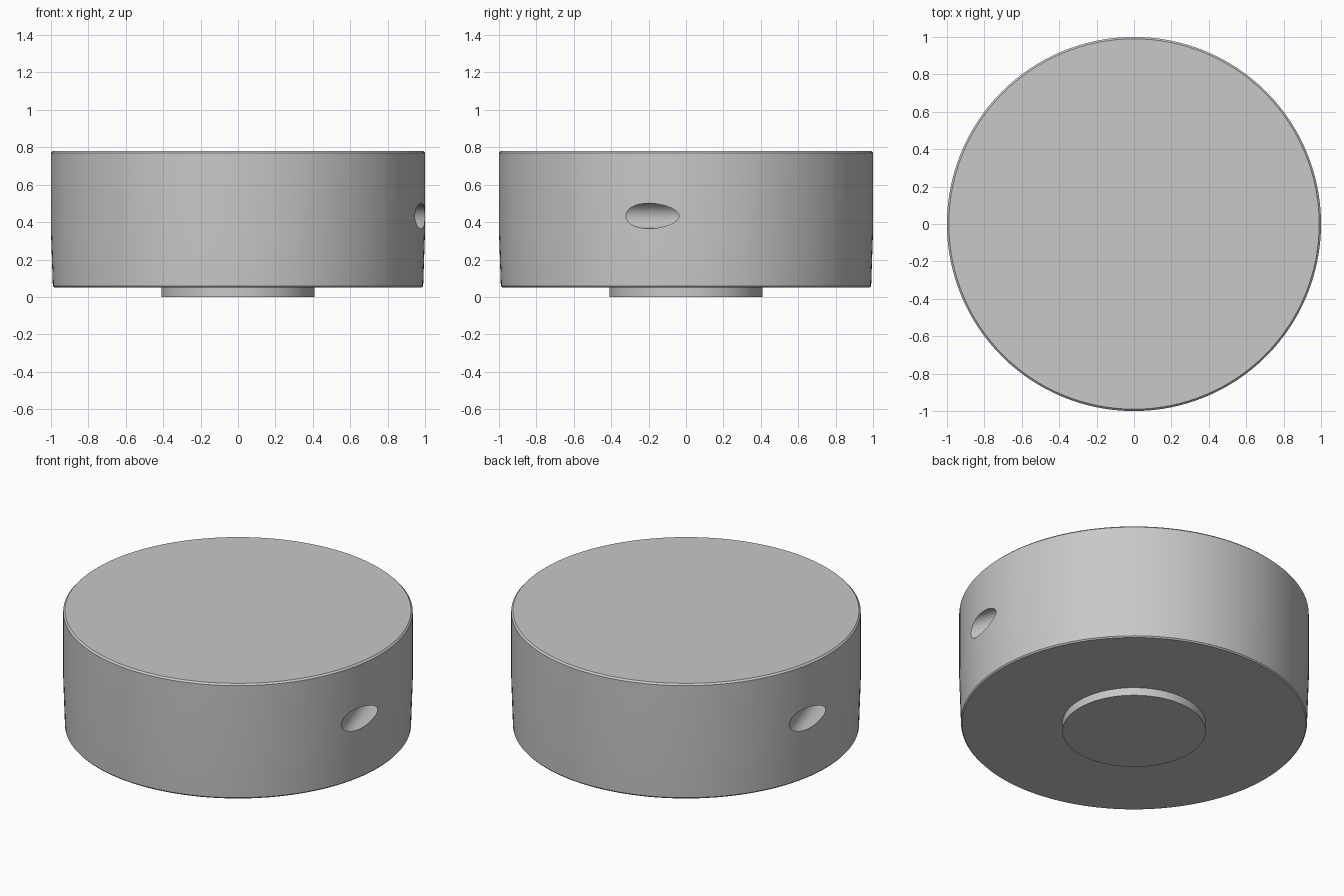
import bpy, bmesh, math
from mathutils import Vector, Matrix

if "Cube" in bpy.data.objects:
    bpy.data.objects.remove(bpy.data.objects["Cube"])

grey = bpy.data.materials.new("light_grey")
grey.diffuse_color = (0.58, 0.58, 0.58, 1)
grey.use_nodes = True
grey.node_tree.nodes["Principled BSDF"].inputs["Base Color"].default_value = grey.diffuse_color


def make_object(name, bm):
    bmesh.ops.recalc_face_normals(bm, faces=bm.faces[:])
    mesh = bpy.data.meshes.new(name)
    bm.to_mesh(mesh)
    bm.free()
    mesh.materials.append(grey)
    obj = bpy.data.objects.new(name, mesh)
    bpy.context.collection.objects.link(obj)
    return obj


def lathe(name, profile, sides=128):
    """Closed solid of revolution from (radius, height) points."""
    bm = bmesh.new()
    rings = [[bm.verts.new((r * math.cos(2 * math.pi * i / sides),
                            r * math.sin(2 * math.pi * i / sides), z))
              for i in range(sides)] for r, z in profile]
    for low, high in zip(rings, rings[1:]):
        for i in range(sides):
            j = (i + 1) % sides
            bm.faces.new((low[i], low[j], high[j], high[i]))
    bm.faces.new(rings[0][::-1])
    bm.faces.new(rings[-1])
    return make_object(name, bm)


def drill(name, mouth, direction, radius, outside, depth):
    """Round cutter whose axis passes through the mouth of the hole."""
    d = Vector(direction).normalized()
    centre = Vector(mouth) + d * (depth - outside) / 2
    matrix = Matrix.Translation(centre) @ d.to_track_quat('Z', 'Y').to_matrix().to_4x4()
    bm = bmesh.new()
    bmesh.ops.create_cone(bm, cap_ends=True, segments=48, radius1=radius,
                          radius2=radius, depth=outside + depth, matrix=matrix)
    obj = make_object(name, bm)
    obj.hide_render = True
    return obj


# Slightly tapered drum with chamfered rims and a round foot below
body = lathe("drum_body", [(0.41, 0), (0.41, 0.05), (0.983, 0.05), (0.99, 0.058),
                           (1.0, 0.35), (1.0, 0.77), (0.99, 0.78)])

# Two slanted blind holes, opposite each other
for side in (1, -1):
    cutter = drill("hole_cutter", (0.973 * side, -0.18 * side, 0.433),
                   (-0.30 * side, 0.95 * side, 0), 0.068, 0.5, 0.35)
    mod = body.modifiers.new("hole", 'BOOLEAN')
    mod.operation = 'DIFFERENCE'
    mod.solver = 'EXACT'
    mod.object = cutter
    bpy.context.view_layer.objects.active = body
    bpy.ops.object.modifier_apply(modifier=mod.name)
    bpy.data.objects.remove(cutter)

# Smooth walls, crisp rims
bpy.ops.object.select_all(action='DESELECT')
body.select_set(True)
bpy.context.view_layer.objects.active = body
bpy.ops.object.shade_smooth_by_angle(angle=math.radians(15))
